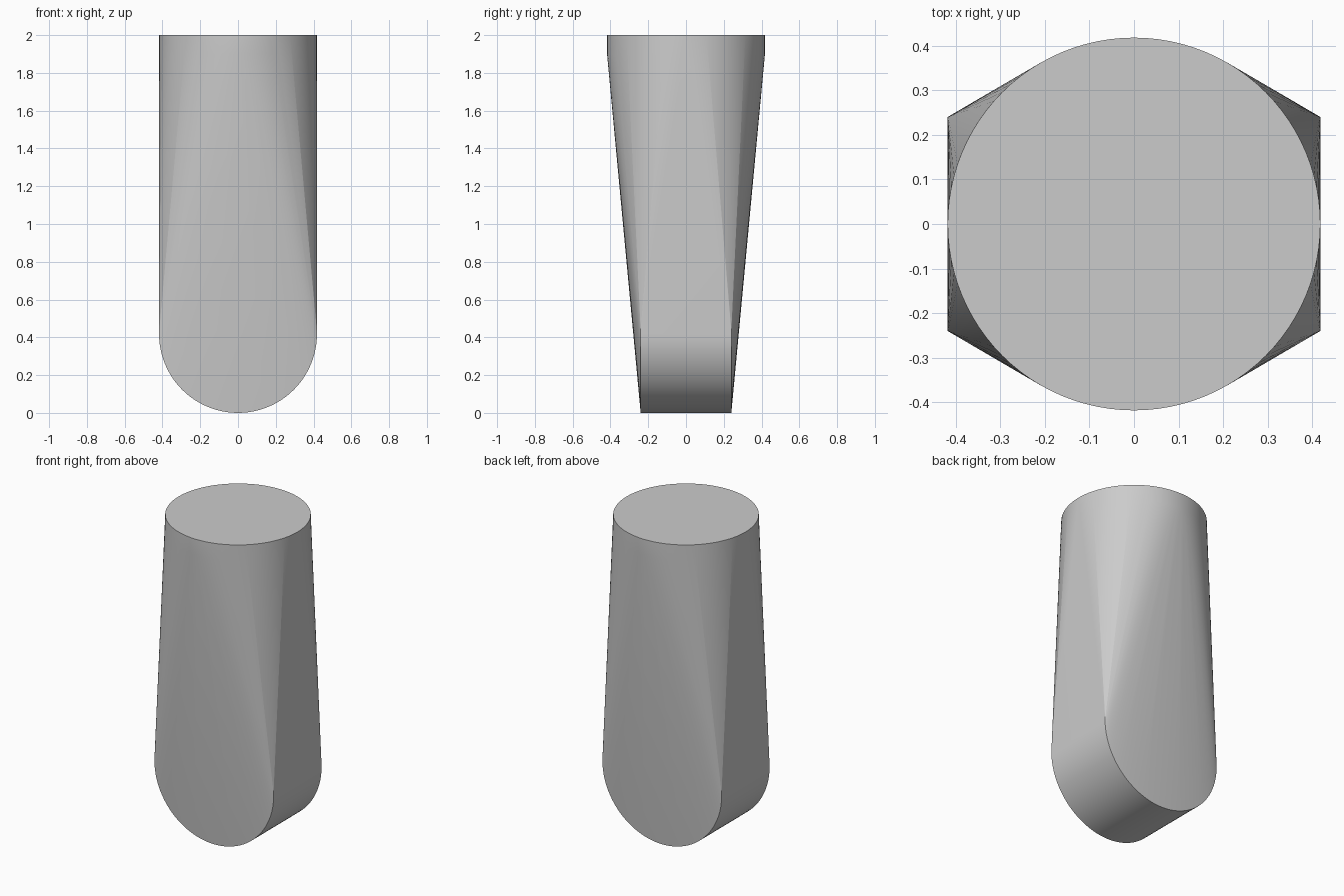
import bpy, bmesh, math
from mathutils import Vector

cube = bpy.data.objects.get("Cube")
if cube:
    bpy.data.objects.remove(cube, do_unlink=True)

RADIUS = 0.418      # shared by the round top and the rounded foot
HALF_DEPTH = 0.24   # half the width of the foot
HEIGHT = 2.0
RIM = 0.1           # straight band under the top
SEGMENTS = 96

grey = bpy.data.materials.new("plain grey")
grey.use_nodes = True
colour = (0.6, 0.6, 0.6, 1)
grey.diffuse_color = colour
grey.node_tree.nodes["Principled BSDF"].inputs["Base Color"].default_value = colour


def ring(bm, centre, axis_u, axis_v):
    """Add a circle of points in the plane of the two axes."""
    for i in range(SEGMENTS):
        a = math.tau * i / SEGMENTS
        bm.verts.new(centre + RADIUS * (math.cos(a) * axis_u + math.sin(a) * axis_v))


X, Y, Z = Vector((1, 0, 0)), Vector((0, 1, 0)), Vector((0, 0, 1))
bm = bmesh.new()
# Upright disc at the top
for z in (HEIGHT - RIM, HEIGHT):
    ring(bm, Z * z, X, Y)
# Lying cylinder at the foot
for side in (-1, 1):
    ring(bm, Z * RADIUS + Y * side * HALF_DEPTH, X, Z)

# Skin stretched tightly around both
hull = bmesh.ops.convex_hull(bm, input=bm.verts[:])
loose = {g for g in hull["geom_interior"] + hull["geom_unused"]
         if isinstance(g, bmesh.types.BMVert) and not g.link_faces}
bmesh.ops.delete(bm, geom=list(loose), context="VERTS")
bmesh.ops.dissolve_limit(bm, angle_limit=math.radians(0.1),
                         verts=bm.verts[:], edges=bm.edges[:])
bmesh.ops.recalc_face_normals(bm, faces=bm.faces[:])

mesh = bpy.data.meshes.new("tapered_peg")
bm.to_mesh(mesh)
bm.free()
mesh.materials.append(grey)
peg = bpy.data.objects.new("tapered_peg", mesh)
bpy.context.collection.objects.link(peg)

bpy.context.view_layer.objects.active = peg
peg.select_set(True)
bpy.ops.object.shade_smooth_by_angle(angle=math.radians(30))
